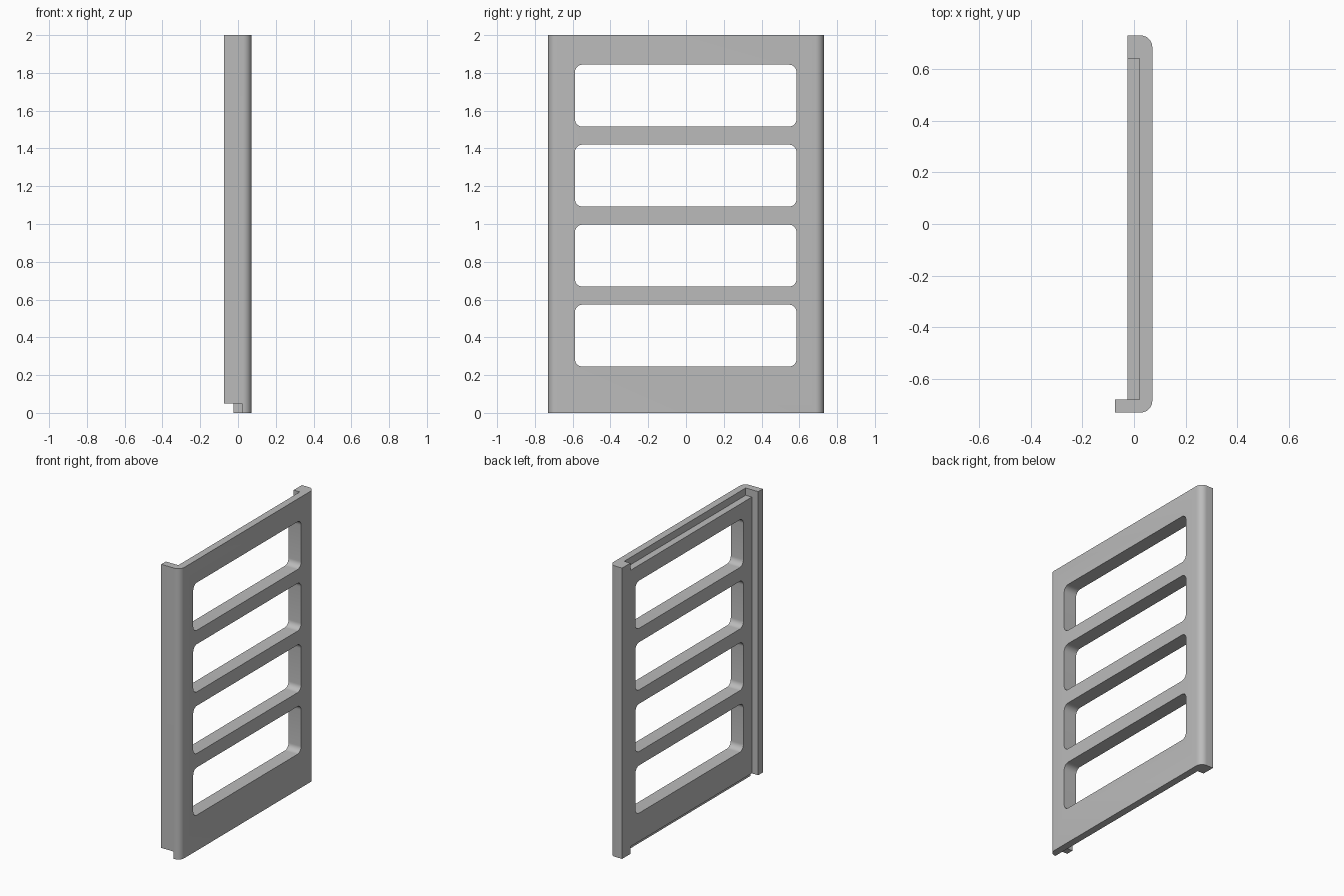
import bpy, bmesh
from math import radians, sin, cos

default = bpy.data.objects.get("Cube")
if default:
    bpy.data.objects.remove(default, do_unlink=True)

grey = bpy.data.materials.new("light grey")
grey.use_nodes = True
colour = (0.5, 0.5, 0.5, 1)
grey.diffuse_color = colour
grey.node_tree.nodes["Principled BSDF"].inputs["Base Color"].default_value = colour


def arc(cx, cy, r, start, steps=8):
    """Quarter circle points, counter-clockwise."""
    angles = [radians(start + 90 * i / steps) for i in range(steps + 1)]
    return [(cx + r * cos(a), cy + r * sin(a)) for a in angles]


def prism(name, outline, low, high, axis="z"):
    """Extrude a 2D outline along z (outline in x, y) or x (outline in y, z)."""
    place = (lambda p, h: (p[0], p[1], h)) if axis == "z" else (lambda p, h: (h, p[0], p[1]))
    bm = bmesh.new()
    face = bm.faces.new([bm.verts.new(place(p, low)) for p in outline])
    grown = bmesh.ops.extrude_face_region(bm, geom=[face])["geom"]
    offset = (0, 0, high - low) if axis == "z" else (high - low, 0, 0)
    bmesh.ops.translate(bm, vec=offset, verts=[g for g in grown if isinstance(g, bmesh.types.BMVert)])
    bmesh.ops.recalc_face_normals(bm, faces=bm.faces)
    mesh = bpy.data.meshes.new(name)
    bm.to_mesh(mesh)
    bm.free()
    mesh.materials.append(grey)
    obj = bpy.data.objects.new(name, mesh)
    bpy.context.collection.objects.link(obj)
    return obj


def rect(x0, x1, y0, y1):
    return [(x0, y0), (x1, y0), (x1, y1), (x0, y1)]


# Sheet with rounded outer corners and a lip along each long side
half, back, front, inner, radius = 0.73, -0.025, -0.073, 0.022, 0.045
outer = 0.071
outline = [(front, -half)]
outline += arc(outer - radius, -half + radius, radius, -90)
outline += arc(outer - radius, half - radius, radius, 0)
outline += [(back, half), (back, 0.64), (inner, 0.64), (inner, -0.68), (front, -0.68)]
panel = prism("slotted_panel", outline, 0, 2)

# Backing plate, notch under the deep lip, and window cutters
backing = prism("backing_plate", rect(back, inner + 0.02, -0.70, 0.66), 0.05, 1.95)
notch = prism("lip_notch", rect(-0.2, inner, -0.8, -0.6), -0.1, 0.05)
steps = [(notch, "DIFFERENCE"), (backing, "UNION")]
r, left, right, height = 0.04, -0.588, 0.585, 0.328
for i in range(4):
    z0 = 0.245 + 0.4235 * i
    z1 = z0 + height
    shape = (arc(right - r, z1 - r, r, 0) + arc(left + r, z1 - r, r, 90)
             + arc(left + r, z0 + r, r, 180) + arc(right - r, z0 + r, r, 270))
    steps.append((prism("window_cutter", shape, -0.3, 0.3, "x"), "DIFFERENCE"))

for tool, operation in steps:
    mod = panel.modifiers.new(tool.name, "BOOLEAN")
    mod.operation, mod.object, mod.solver = operation, tool, "EXACT"

# Bake the cuts and remove the helpers
graph = bpy.context.evaluated_depsgraph_get()
baked = bpy.data.meshes.new_from_object(panel.evaluated_get(graph))
panel.modifiers.clear()
panel.data = baked
for tool, _ in steps:
    bpy.data.objects.remove(tool, do_unlink=True)

bpy.ops.object.select_all(action="DESELECT")
panel.select_set(True)
bpy.context.view_layer.objects.active = panel
bpy.ops.object.shade_smooth_by_angle(angle=radians(30))
